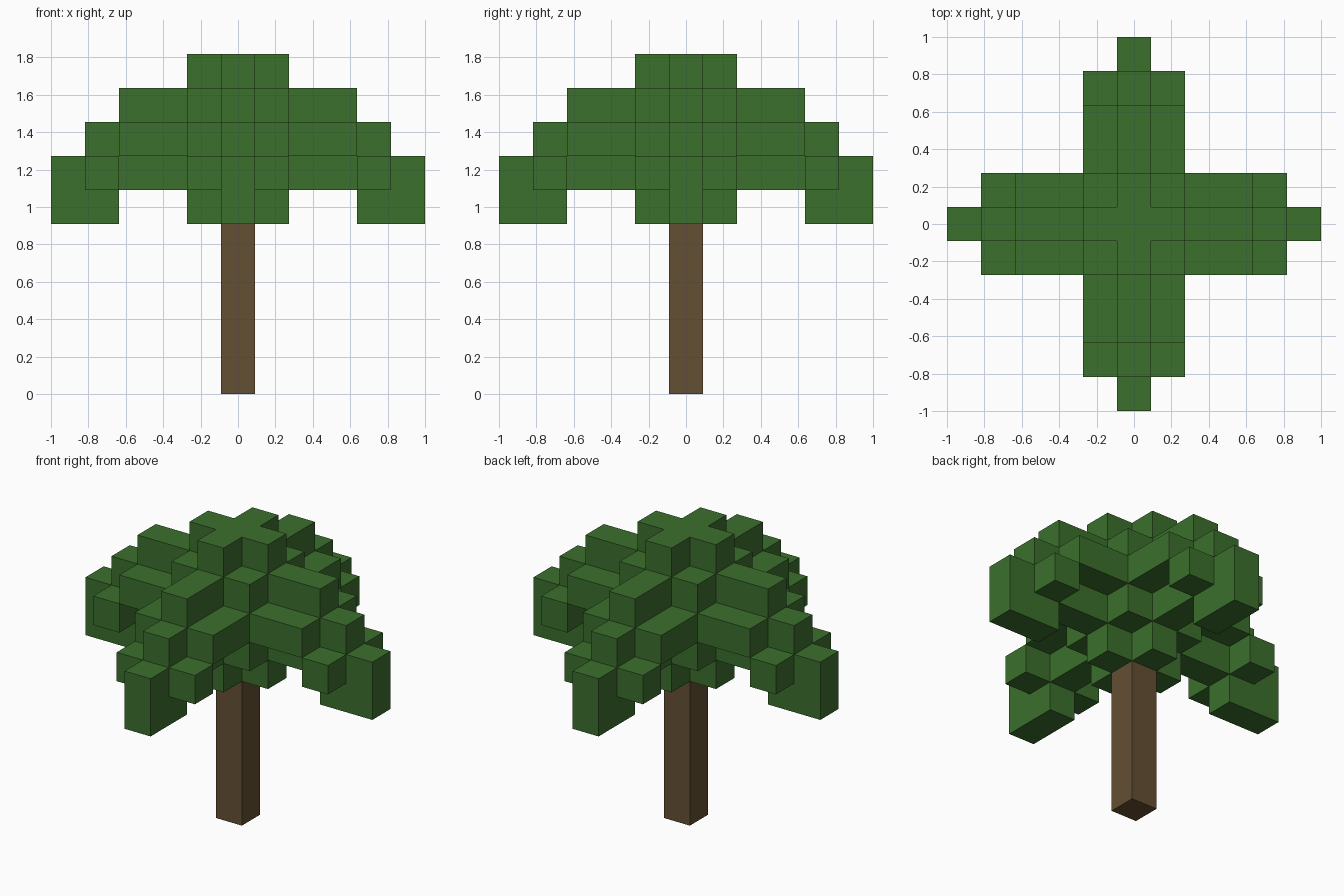
import bpy
import bmesh
from itertools import product
from mathutils import Vector

U = 2 / 11  # edge length of one block

cube = bpy.data.objects.get("Cube")
if cube:
    bpy.data.objects.remove(cube, do_unlink=True)


def make_material(name, color):
    mat = bpy.data.materials.new(name)
    mat.use_nodes = True
    mat.diffuse_color = (*color, 1)
    bsdf = next(n for n in mat.node_tree.nodes if n.type == 'BSDF_PRINCIPLED')
    bsdf.inputs["Base Color"].default_value = (*color, 1)
    bsdf.inputs["Roughness"].default_value = 0.9
    return mat


def slab(xs, ys, zs):
    """Block cells in inclusive ranges."""
    return set(product(*(range(a, b + 1) for a, b in (xs, ys, zs))))


def four_way(cells):
    """Repeat cells around the vertical axis in quarter turns."""
    result = set()
    for x, y, z in cells:
        result |= {(x, y, z), (-y, x, z), (-x, -y, z), (y, -x, z)}
    return result


def build_blocks(name, cells, mat):
    """One clean shell around a set of block cells."""
    bm = bmesh.new()
    corners = {}

    def vert(p):
        key = tuple(round(c * 2) for c in p)
        if key not in corners:
            corners[key] = bm.verts.new(p * U)
        return corners[key]

    for cell in cells:
        center = Vector(cell) + Vector((0, 0, 0.5))
        for axis, sign in product(range(3), (-1, 1)):
            n = Vector((0, 0, 0))
            n[axis] = sign
            if tuple(int(c + d) for c, d in zip(cell, n)) in cells:
                continue
            a = Vector((0, 0, 0))
            a[(axis + 1) % 3] = 0.5
            b = n.cross(a)
            mid = center + n / 2
            bm.faces.new([vert(mid + o) for o in (a + b, b - a, -a - b, a - b)])
    bmesh.ops.dissolve_limit(bm, angle_limit=0.01, verts=bm.verts, edges=bm.edges)
    bmesh.ops.recalc_face_normals(bm, faces=bm.faces)
    mesh = bpy.data.meshes.new(name)
    bm.to_mesh(mesh)
    bm.free()
    mesh.materials.append(mat)
    obj = bpy.data.objects.new(name, mesh)
    bpy.context.collection.objects.link(obj)
    return obj


leaf_green = make_material("leaf green", (0.045, 0.162, 0.026))
bark_brown = make_material("bark brown", (0.130, 0.080, 0.033))

# Trunk
build_blocks("trunk", slab((0, 0), (0, 0), (0, 4)), bark_brown)

# Crown: square core with a small cross below and on top
core = slab((-1, 1), (-1, 1), (6, 8))
cross = four_way(slab((0, 1), (0, 0), (5, 9)))

# Drooping fronds, one on each side
frond = slab((2, 3), (0, 0), (6, 8))       # spine
frond |= slab((2, 3), (-1, 1), (7, 7))     # broad upper leaves
frond |= slab((4, 4), (0, 0), (5, 7))      # bend
frond |= slab((4, 4), (-1, 1), (6, 6))     # side leaflets
frond |= slab((5, 5), (0, 0), (5, 6))      # hanging tip

build_blocks("leaf_crown", core | cross | four_way(frond), leaf_green)
